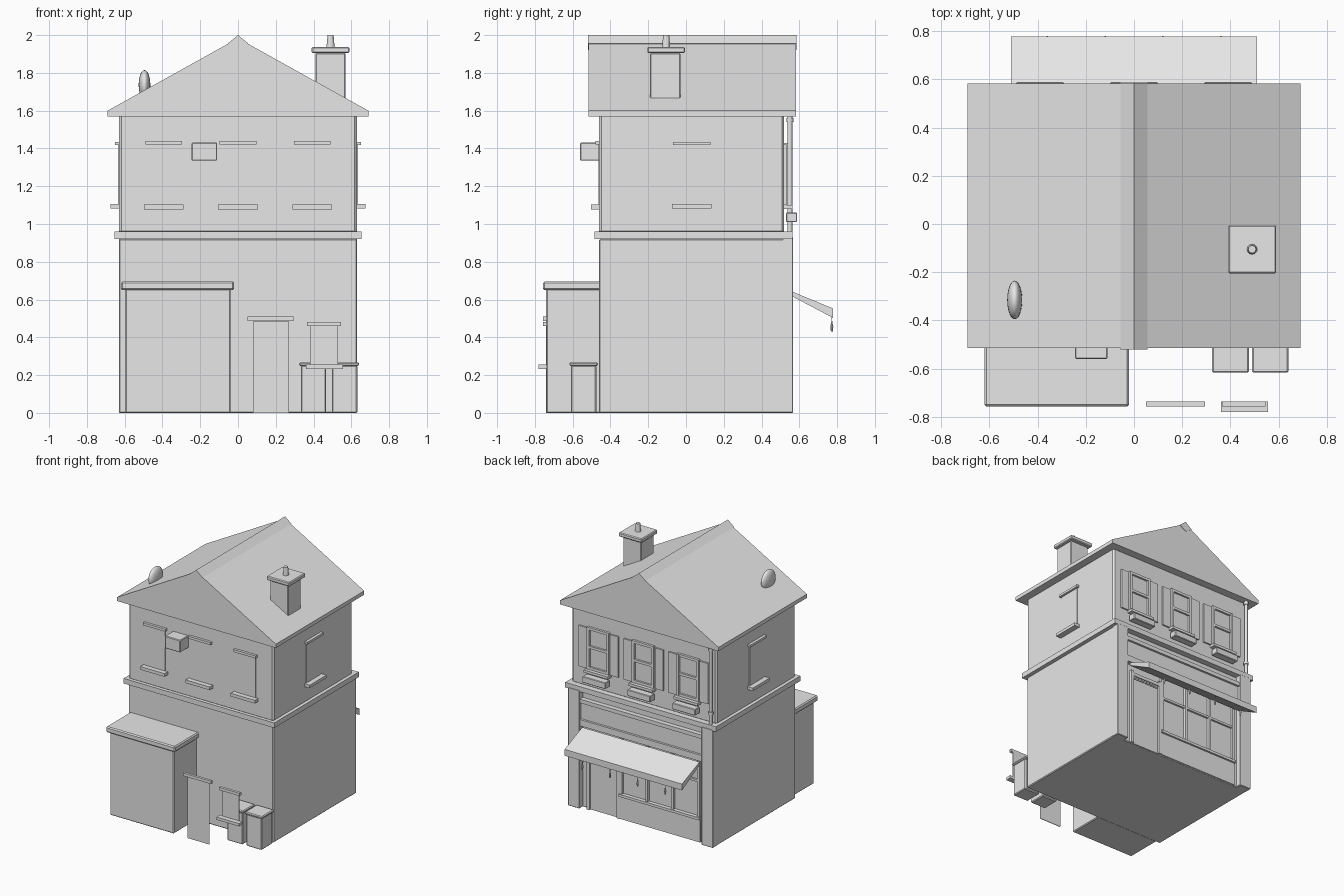
import bpy, bmesh, math
from mathutils import Matrix

GREY = bpy.data.materials.new("plain_grey")
GREY.diffuse_color = (0.8, 0.8, 0.8, 1)


def finish(name, bm, bevel=0.0):
    bmesh.ops.recalc_face_normals(bm, faces=bm.faces)
    me = bpy.data.meshes.new(name)
    bm.to_mesh(me)
    bm.free()
    me.materials.append(GREY)
    ob = bpy.data.objects.new(name, me)
    bpy.context.collection.objects.link(ob)
    if bevel:
        m = ob.modifiers.new("bevel", 'BEVEL')
        m.width = bevel
        m.segments = 1
    return ob


def box(name, x0, x1, y0, y1, z0, z1, bevel=0.0):
    bm = bmesh.new()
    bmesh.ops.create_cube(bm, size=1)
    for v in bm.verts:
        v.co = ((x0 + x1) / 2 + v.co.x * (x1 - x0),
                (y0 + y1) / 2 + v.co.y * (y1 - y0),
                (z0 + z1) / 2 + v.co.z * (z1 - z0))
    return finish(name, bm, bevel)


def prism(name, pts, axis, a, b):
    """Extrude a profile: (x, z) points along y, or (y, z) points along x."""
    bm = bmesh.new()
    put = (lambda p, t: (p[0], t, p[1])) if axis == 'y' else (lambda p, t: (t, p[0], p[1]))
    f = bm.faces.new([bm.verts.new(put(p, a)) for p in pts])
    new = bmesh.ops.extrude_face_region(bm, geom=[f])["geom"]
    shift = (0, b - a, 0) if axis == 'y' else (b - a, 0, 0)
    bmesh.ops.translate(bm, vec=shift, verts=[v for v in new if isinstance(v, bmesh.types.BMVert)])
    return finish(name, bm)


def cone(name, x, y, z0, z1, r0, r1, seg=12):
    bm = bmesh.new()
    bmesh.ops.create_cone(bm, cap_ends=True, segments=seg, radius1=r0, radius2=r1, depth=z1 - z0,
                          matrix=Matrix.Translation((x, y, (z0 + z1) / 2)))
    return finish(name, bm)


# Main walls and string course
box("lower_walls", -0.63, 0.63, -0.46, 0.525, 0, 0.92, 0.006)
box("upper_walls", -0.63, 0.63, -0.46, 0.52, 0.95, 1.58, 0.012)
box("string_course", -0.655, 0.655, -0.485, 0.565, 0.92, 0.96)

# Roof with ridge cap
prism("roof", [(-0.69, 1.57), (0.69, 1.57), (0.69, 1.60), (0.055, 1.953),
               (0, 1.985), (-0.055, 1.953), (-0.69, 1.60)], 'y', -0.515, 0.582)
prism("ridge_cap", [(-0.055, 1.955), (0, 2.0), (0.055, 1.955), (0, 1.92)], 'y', -0.52, 0.585)

# Chimney
box("chimney_stack", 0.41, 0.57, -0.19, -0.03, 1.66, 1.905, 0.005)
box("chimney_cap", 0.39, 0.59, -0.205, -0.005, 1.905, 1.937, 0.006)
cone("chimney_pot", 0.49, -0.105, 1.93, 2.0, 0.022, 0.016)

# Dish on the left roof slope
bm = bmesh.new()
bmesh.ops.create_uvsphere(bm, u_segments=24, v_segments=12, radius=1,
                          matrix=Matrix.Translation((-0.495, -0.315, 1.737))
                          @ Matrix.Diagonal((0.031, 0.08, 0.078, 1)))
for f in bm.faces:
    f.smooth = True
finish("roof_dish", bm)

# Rear extension
box("extension", -0.595, -0.04, -0.74, -0.45, 0, 0.66, 0.006)
box("extension_roof", -0.62, -0.02, -0.757, -0.45, 0.65, 0.695, 0.008)

# Free-standing door and small window
box("yard_door", 0.08, 0.27, -0.742, -0.737, 0, 0.485)
box("yard_door_lintel", 0.05, 0.295, -0.757, -0.737, 0.487, 0.51)
box("yard_window", 0.38, 0.53, -0.742, -0.737, 0.25, 0.47)
box("yard_window_lintel", 0.365, 0.545, -0.758, -0.737, 0.46, 0.482)
box("yard_window_sill", 0.36, 0.555, -0.78, -0.737, 0.233, 0.255)

# Bins
for x in (0.40, 0.565):
    box("bin", x - 0.067, x + 0.067, -0.61, -0.475, 0, 0.252, 0.006)
    box("bin_lid", x - 0.076, x + 0.076, -0.617, -0.467, 0.248, 0.268, 0.006)

# Air unit
box("air_unit", -0.245, -0.11, -0.56, -0.455, 1.335, 1.432, 0.005)

# Upper windows on the plain wall
for x in (-0.393, 0, 0.393):
    box("window_pane", x - 0.085, x + 0.085, -0.464, -0.458, 1.10, 1.42)
    box("window_lintel", x - 0.097, x + 0.097, -0.48, -0.455, 1.42, 1.44)
    box("window_sill", x - 0.105, x + 0.105, -0.502, -0.455, 1.077, 1.102)

# Side windows
for s in (-1, 1):
    def side(name, out, y0, y1, z0, z1):
        a, b = sorted((s * 0.625, s * out))
        box(name, a, b, y0, y1, z0, z1)
    side("side_window_pane", 0.635, -0.055, 0.115, 1.10, 1.42)
    side("side_window_lintel", 0.652, -0.07, 0.13, 1.417, 1.435)
    side("side_window_sill", 0.675, -0.075, 0.135, 1.082, 1.105)

# Street-side upper windows with shutters and planters
for x in (-0.39, 0, 0.39):
    box("sash_glass", x - 0.08, x + 0.08, 0.515, 0.523, 1.11, 1.42)
    for s in (-1, 1):
        box("sash_stile", x + s * 0.085 - 0.01, x + s * 0.085 + 0.01, 0.515, 0.54, 1.10, 1.43)
        box("shutter", x + s * 0.137 - 0.035, x + s * 0.137 + 0.035, 0.515, 0.532, 1.10, 1.42)
    for z in (1.11, 1.275, 1.42):
        box("sash_rail", x - 0.09, x + 0.09, 0.515, 0.538, z - 0.01, z + 0.01)
    box("sash_sill", x - 0.105, x + 0.105, 0.515, 0.565, 1.08, 1.10)
    box("planter", x - 0.10, x + 0.10, 0.53, 0.588, 1.01, 1.06, 0.004)

# Downpipe
cone("downpipe", -0.60, 0.55, 0.92, 1.57, 0.013, 0.013)
for z in (1.05, 1.55):
    cone("pipe_collar", -0.60, 0.55, z - 0.01, z + 0.01, 0.019, 0.019)

# Shopfront surround
for s in (-1, 1):
    box("pilaster", s * 0.58 - 0.05, s * 0.58 + 0.05, 0.51, 0.567, 0, 0.93, 0.004)
box("shop_cornice", -0.53, 0.53, 0.52, 0.562, 0.83, 0.86)
box("sign_board", -0.53, 0.53, 0.52, 0.545, 0.70, 0.83)
box("shop_rail", -0.53, 0.53, 0.52, 0.562, 0.65, 0.70)

# Shop door
box("shop_door", 0.22, 0.46, 0.52, 0.53, 0, 0.56)
for x in (0.21, 0.47):
    box("shop_door_jamb", x - 0.012, x + 0.012, 0.52, 0.545, 0, 0.60)
box("shop_door_head", 0.20, 0.48, 0.52, 0.545, 0.56, 0.585)
for i in range(9):
    x = 0.238 + i * 0.0255
    box("door_vent_tooth", x - 0.007, x + 0.007, 0.52, 0.54, 0.54, 0.562)

# Shop window
box("stall_riser", -0.50, 0.198, 0.52, 0.54, 0, 0.18)
box("shop_window_sill", -0.50, 0.198, 0.52, 0.555, 0.18, 0.20)
for i in range(4):
    x = 0.185 - i * 0.224
    box("shop_mullion", x - 0.01, x + 0.01, 0.52, 0.545, 0.20, 0.65)
box("shop_transom", -0.49, 0.19, 0.52, 0.54, 0.47, 0.487)

# Awning with hanging lamps along its edge
prism("awning", [(0.56, 0.643), (0.778, 0.553), (0.778, 0.503), (0.56, 0.618)], 'x', -0.51, 0.51)
for x in (-0.36, -0.12, 0.12, 0.36):
    cone("lamp_cord", x, 0.772, 0.475, 0.515, 0.002, 0.002, 6)
    cone("lamp_top", x, 0.772, 0.455, 0.487, 0.008, 0.002, 8)
    cone("lamp_base", x, 0.772, 0.43, 0.455, 0.005, 0.008, 8)
